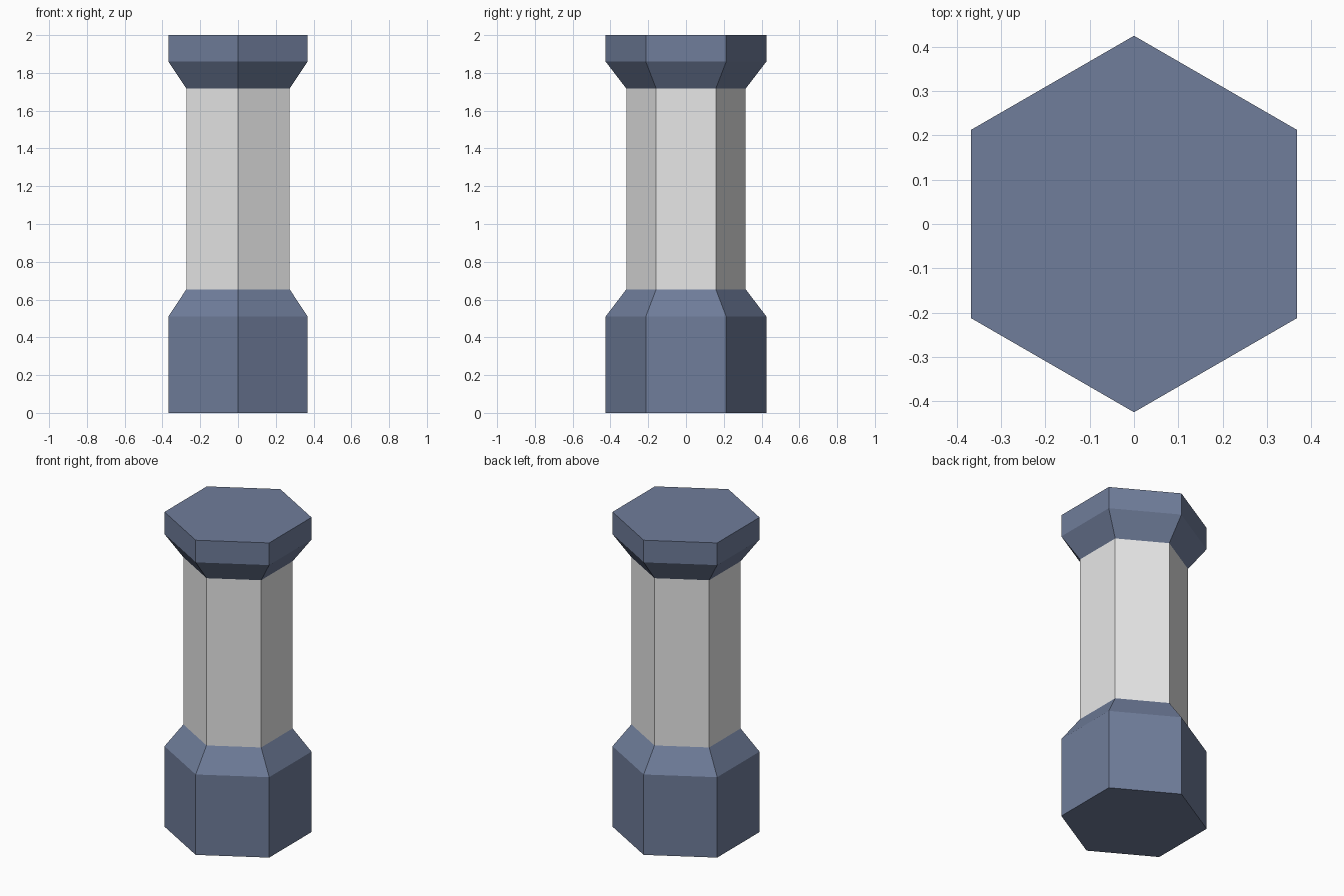
import bpy, bmesh, math

if "Cube" in bpy.data.objects:
    bpy.data.objects.remove(bpy.data.objects["Cube"])


def material(name, rgb):
    m = bpy.data.materials.new(name)
    m.diffuse_color = (*rgb, 1.0)
    m.use_nodes = True
    m.node_tree.nodes["Principled BSDF"].inputs["Base Color"].default_value = m.diffuse_color
    return m


blue = material("slate_blue", (0.16, 0.205, 0.325))
grey = material("light_grey", (0.8, 0.8, 0.8))


def hex_part(name, profile, mat, cap_bottom=False, cap_top=False):
    """Stack hexagonal rings given as (radius, z), corners on the y axis."""
    bm = bmesh.new()
    rings = []
    for r, z in profile:
        angles = [math.pi / 2 + i * math.pi / 3 for i in range(6)]
        rings.append([bm.verts.new((r * math.cos(a), r * math.sin(a), z)) for a in angles])
    for lo, hi in zip(rings, rings[1:]):
        for i in range(6):
            j = (i + 1) % 6
            bm.faces.new((lo[i], lo[j], hi[j], hi[i]))
    if cap_bottom:
        bm.faces.new(rings[0][::-1])
    if cap_top:
        bm.faces.new(rings[-1])
    me = bpy.data.meshes.new(name)
    bm.to_mesh(me)
    bm.free()
    me.materials.append(mat)
    ob = bpy.data.objects.new(name, me)
    bpy.context.collection.objects.link(ob)


R, S = 0.425, 0.316          # outer and shaft corner radii
Z1, Z2, Z3, Z4 = 0.511, 0.654, 1.717, 1.859

# tall base with chamfered shoulder, shaft, flared top cap
hex_part("base", [(R, 0), (R, Z1), (S, Z2)], blue, cap_bottom=True)
hex_part("shaft", [(S, Z2), (S, Z3)], grey)
hex_part("top_cap", [(S, Z3), (R, Z4), (R, 2)], blue, cap_top=True)
